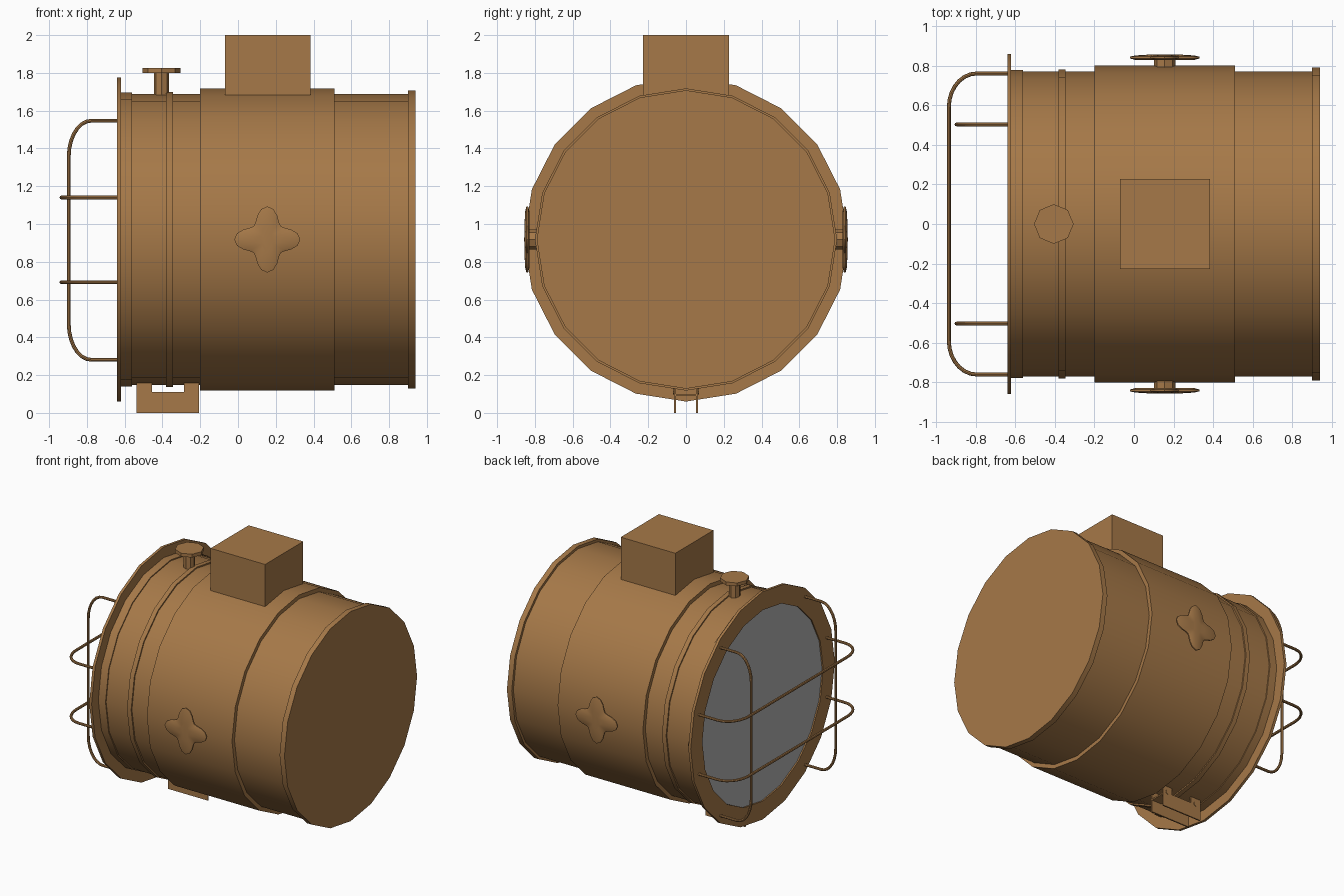
import bpy, bmesh, math
from mathutils import Vector, Matrix

if "Cube" in bpy.data.objects:
    bpy.data.objects.remove(bpy.data.objects["Cube"])

CZ = 0.918  # height of the drum axis


def material(name, rgb):
    m = bpy.data.materials.new(name)
    m.diffuse_color = (*rgb, 1)
    m.use_nodes = True
    m.node_tree.nodes["Principled BSDF"].inputs["Base Color"].default_value = m.diffuse_color
    return m


BROWN = material("bronze_brown", (0.38, 0.19, 0.065))
GREY = material("lens_grey", (0.44, 0.44, 0.44))


def finish(name, bm, mat=BROWN, smooth=True):
    bmesh.ops.recalc_face_normals(bm, faces=bm.faces)
    me = bpy.data.meshes.new(name)
    bm.to_mesh(me)
    bm.free()
    ob = bpy.data.objects.new(name, me)
    bpy.context.collection.objects.link(ob)
    me.materials.append(mat)
    if smooth:
        bpy.ops.object.select_all(action='DESELECT')
        bpy.context.view_layer.objects.active = ob
        ob.select_set(True)
        bpy.ops.object.shade_smooth_by_angle(angle=math.radians(35))
    return ob


def skin(bm, rings, closed=False):
    """Bridge rings of points; cap the ends, or join last to first."""
    vr = [[bm.verts.new(p) for p in r] for r in rings]
    n = len(vr[0])
    pairs = list(zip(vr, vr[1:])) + ([(vr[-1], vr[0])] if closed else [])
    for a, b in pairs:
        for i in range(n):
            j = (i + 1) % n
            bm.faces.new((a[i], a[j], b[j], b[i]))
    if not closed:
        bm.faces.new(vr[0])
        bm.faces.new(vr[-1])


def lathe(name, profile, mat=BROWN, n=20, closed=False):
    """Revolve (x, radius) points about the drum axis."""
    bm = bmesh.new()
    angs = [2 * math.pi * i / n for i in range(n)]
    skin(bm, [[(x, r * math.sin(a), CZ + r * math.cos(a)) for a in angs]
              for x, r in profile], closed)
    return finish(name, bm, mat)


def box(name, x, y, z):
    bm = bmesh.new()
    bmesh.ops.create_cube(bm, size=1)
    for v in bm.verts:
        v.co = [lo + (c + 0.5) * (hi - lo) for c, (lo, hi) in zip(v.co, (x, y, z))]
    return finish(name, bm, smooth=False)


def rod(name, base, axis, length, r, n=8):
    bm = bmesh.new()
    bmesh.ops.create_cone(bm, cap_ends=True, segments=n, radius1=r, radius2=r, depth=length)
    rot = Vector(axis).to_track_quat('Z', 'Y').to_matrix().to_4x4()
    mid = Vector(base) + Vector(axis) * length / 2
    bmesh.ops.transform(bm, matrix=Matrix.Translation(mid) @ rot, verts=bm.verts)
    return finish(name, bm)


# Drum with its stepped bands, from the front collar to the rear cap
lathe("drum_body", [(-0.625, 0.778), (-0.56, 0.778), (-0.56, 0.77), (-0.38, 0.77),
                    (-0.38, 0.78), (-0.345, 0.78), (-0.345, 0.77), (-0.2, 0.77),
                    (-0.2, 0.80), (0.51, 0.80), (0.51, 0.77), (0.9, 0.77),
                    (0.9, 0.79), (0.94, 0.79)])
# Front flange ring and recessed lens
lathe("front_flange", [(-0.64, 0.72), (-0.64, 0.858), (-0.62, 0.858), (-0.62, 0.72)], closed=True)
lathe("front_lens", [(-0.63, 0.722), (-0.622, 0.722)], GREY)

# Box on top
box("top_box", (-0.07, 0.385), (-0.227, 0.227), (1.66, 2.0))

# Small filler cap on top
rod("cap_stem", (-0.405, 0, 1.66), (0, 0, 1), 0.15, 0.04)
rod("cap_disc", (-0.405, 0, 1.80), (0, 0, 1), 0.025, 0.1)

# Four-lobed hand knobs on both sides
for s, side in ((-1, "front"), (1, "rear")):
    rod(f"{side}_knob_stem", (0.155, s * 0.77, CZ), (0, s, 0), 0.065, 0.054)
    bm = bmesh.new()
    rings = []
    for k, y in ((0.86, 0.829), (1, 0.836), (1, 0.845), (0.86, 0.851), (0.4, 0.856)):
        ring = []
        for i in range(32):
            a = 2 * math.pi * i / 32
            r = k * (0.1375 + 0.0375 * math.cos(4 * a))
            ring.append((0.155 + r * math.cos(a), s * y, CZ + r * math.sin(a)))
        rings.append(ring)
    skin(bm, rings)
    finish(f"{side}_knob", bm)


def cage_wire(name, half, x_out, rx, rt, place):
    """U-shaped wire in a plane; place(x, t) gives the 3D point."""
    pts = [(-0.625, half)]
    for i in range(8):
        a = math.pi / 2 * i / 7
        pts.append((x_out + rx * (1 - math.sin(a)), half - rt * (1 - math.cos(a))))
    pts += [(x, -t) for x, t in reversed(pts)]
    path = [Vector(place(x, t)) for x, t in pts]
    flat = (path[4] - path[0]).cross(path[8] - path[0]).normalized()
    bm = bmesh.new()
    rings = []
    for i, p in enumerate(path):
        d = (path[min(i + 1, len(path) - 1)] - path[max(i - 1, 0)]).normalized()
        u = d.cross(flat)
        rings.append([p + 0.01 * (u * math.cos(a) + flat * math.sin(a))
                      for a in [math.pi / 4 * k for k in range(8)]])
    skin(bm, rings)
    finish(name, bm)


# Wire cage over the lens
for s in (-1, 1):
    cage_wire("upright_guard_wire", 0.633, -0.896, 0.12, 0.19,
              lambda x, t: (x, s * 0.503, 0.914 + t))
    cage_wire("cross_guard_wire", 0.76, -0.935, 0.14, 0.17,
              lambda x, t: (x, t, 0.916 + s * 0.224))

# Foot bracket: two plates with raised ears, joined by a web
for s in (-1, 1):
    y = sorted((s * 0.054, s * 0.064))
    box("bracket_plate", (-0.537, -0.207), y, (0, 0.11))
    for x in ((-0.537, -0.455), (-0.287, -0.207)):
        box("bracket_ear", x, y, (0.11, 0.16))
        rod("bracket_bolt", (sum(x) / 2, s * 0.06, 0.115), (0, s, 0), 0.008, 0.018)
for x in ((-0.537, -0.455), (-0.287, -0.207)):
    box("bracket_web", x, (-0.056, 0.056), (0.09, 0.10))
